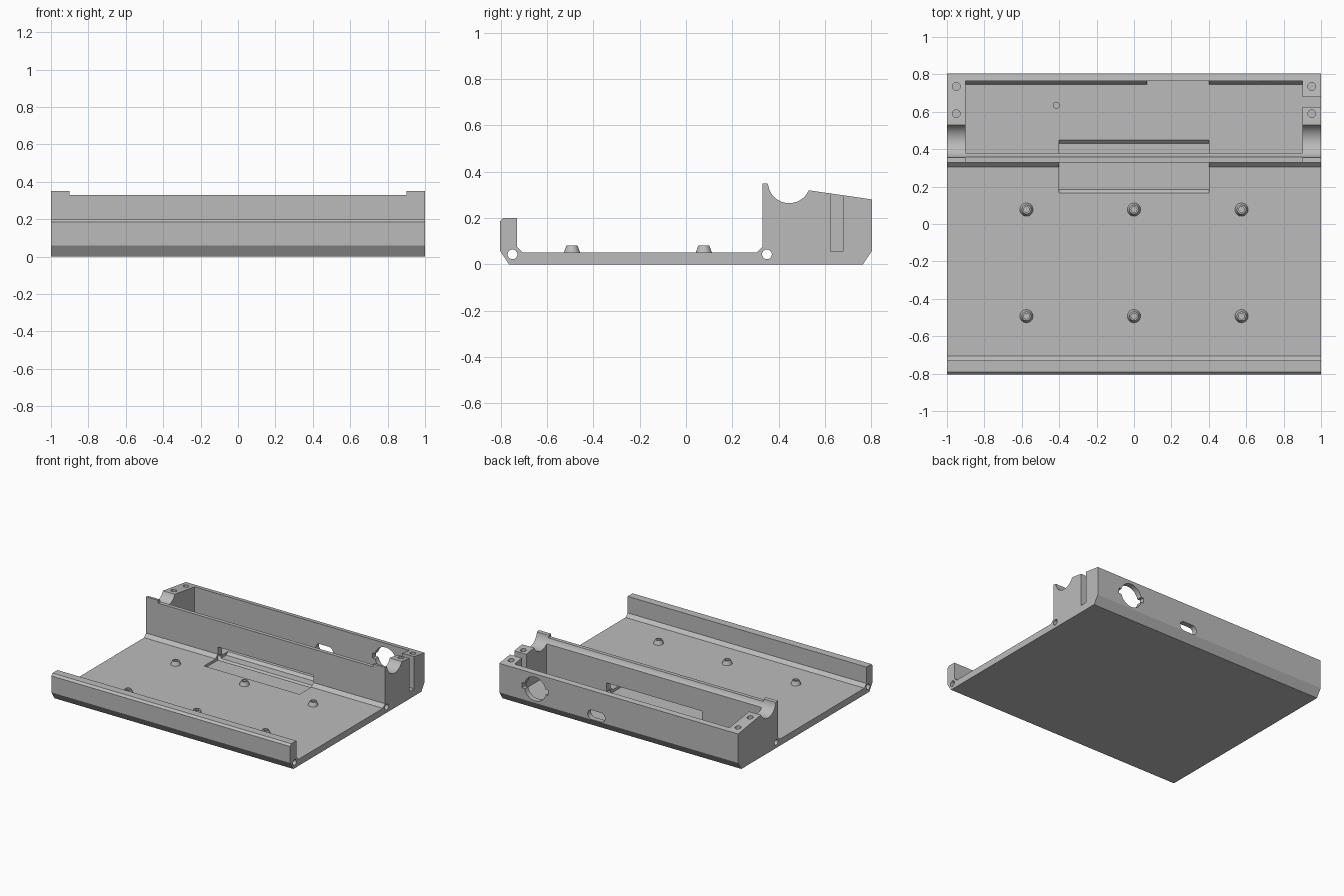
import bpy, bmesh, math
from mathutils import Matrix

if "Cube" in bpy.data.objects:
    bpy.data.objects.remove(bpy.data.objects["Cube"], do_unlink=True)

grey = bpy.data.materials.new("plain grey")
grey.use_nodes = True
grey.diffuse_color = (0.5, 0.5, 0.5, 1)
grey.node_tree.nodes["Principled BSDF"].inputs["Base Color"].default_value = (0.5, 0.5, 0.5, 1)


def finish(bm, name):
    bmesh.ops.recalc_face_normals(bm, faces=bm.faces)
    mesh = bpy.data.meshes.new(name)
    bm.to_mesh(mesh)
    bm.free()
    mesh.materials.append(grey)
    obj = bpy.data.objects.new(name, mesh)
    bpy.context.collection.objects.link(obj)
    return obj


def extrude_x(name, profile, x0, x1):
    """Extrude a (y, z) profile along x."""
    bm = bmesh.new()
    face = bm.faces.new([bm.verts.new((x0, y, z)) for y, z in profile])
    new = bmesh.ops.extrude_face_region(bm, geom=[face])["geom"]
    moved = [v for v in new if isinstance(v, bmesh.types.BMVert)]
    bmesh.ops.translate(bm, verts=moved, vec=(x1 - x0, 0, 0))
    return finish(bm, name)


def box(name, x0, x1, y0, y1, z0, z1):
    return extrude_x(name, [(y0, z0), (y1, z0), (y1, z1), (y0, z1)], x0, x1)


def cylinder(name, centre, r, depth, axis="z", r_top=None, sides=32):
    turn = {"x": Matrix.Rotation(math.pi / 2, 4, "Y"),
            "y": Matrix.Rotation(math.pi / 2, 4, "X"), "z": Matrix()}[axis]
    bm = bmesh.new()
    bmesh.ops.create_cone(bm, cap_ends=True, segments=sides, radius1=r,
                          radius2=r if r_top is None else r_top, depth=depth,
                          matrix=Matrix.Translation(centre) @ turn)
    return finish(bm, name)


def cut(target, *cutters):
    """Subtract each cutter from the target and discard it."""
    bpy.context.view_layer.objects.active = target
    for cutter in cutters:
        mod = target.modifiers.new("cut", "BOOLEAN")
        mod.operation, mod.solver, mod.object = "DIFFERENCE", "EXACT", cutter
        bpy.ops.object.modifier_apply(modifier=mod.name)
        bpy.data.objects.remove(cutter, do_unlink=True)


def smooth(obj):
    bpy.ops.object.select_all(action="DESELECT")
    obj.select_set(True)
    bpy.context.view_layer.objects.active = obj
    bpy.ops.object.shade_smooth_by_angle(angle=math.radians(25))


# Tray cross-section, with a round saddle in the top of the rear block
saddle = [(0.446 + 0.092 * math.cos(a), 0.356 + 0.092 * math.sin(a))
          for a in [math.radians(-24 - i * 150 / 20) for i in range(21)]]
profile = [(-0.765, 0), (0.765, 0), (0.805, 0.06), (0.805, 0.28), (0.535, 0.319)]
profile += saddle
profile += [(0.352, 0.348), (0.33, 0.35), (0.33, 0.075), (0.305, 0.05), (-0.705, 0.05),
            (-0.73, 0.075), (-0.73, 0.2), (-0.79, 0.2), (-0.805, 0.185), (-0.805, 0.06)]
tray = extrude_x("tray_body", profile, -1, 1)

# Rear trough, lowered front wall and relief in front of the rear port
trough = [(0.38, 0.05), (0.745, 0.05), (0.765, 0.08), (0.765, 0.5), (0.38, 0.5)]
cut(tray,
    extrude_x("trough_cutter", trough, -0.9, 0.9),
    box("wall_top_cutter", -0.9, 0.9, 0.3, 0.39, 0.328, 0.5),
    box("port_relief_cutter", 0.07, 0.4, 0.7, 0.765, 0.05, 0.12))

# Sunken ramp passing through the front wall of the trough
ramp = [(0.155, 0.06), (0.185, 0.03), (0.43, 0.03), (0.46, 0.06), (0.46, 0.13), (0.155, 0.13)]
cut(tray, extrude_x("ramp_cutter", ramp, -0.4, 0.4))

# Lengthwise rod holes and the end slot
for y in (-0.75, 0.35):
    cut(tray, cylinder("rod_cutter", (0, y, 0.043), 0.021, 2.2, "x"))
cut(tray, box("end_slot_cutter", 0.88, 1.05, 0.625, 0.678, 0.055, 0.5))

# Round hole with side notches and rounded port in the back wall
cut(tray,
    cylinder("round_cutter", (0.7, 0.8, 0.165), 0.09, 0.15, "y"),
    box("notch_cutter", 0.59, 0.81, 0.72, 0.85, 0.145, 0.185))
port = [cylinder("port_cutter", (x, 0.8, 0.098), 0.035, 0.2, "y") for x in (0.15, 0.225)]
cut(tray, *port, box("port_mid_cutter", 0.15, 0.225, 0.7, 0.9, 0.063, 0.133))

# Screw holes in the end blocks and a pilot hole in the trough floor
for x in (-0.95, 0.95):
    for y in (0.59, 0.735):
        cut(tray, cylinder("screw_cutter", (x, y, 0.25), 0.021, 0.2))
cut(tray, cylinder("pilot_cutter", (-0.415, 0.635, 0.05), 0.016, 0.03))
smooth(tray)

# Tapered standoffs with screw holes
for row, y in (("front", -0.493), ("rear", 0.077)):
    for side, x in (("right", -0.575), ("middle", 0), ("left", 0.575)):
        boss = cylinder(f"standoff_{row}_{side}", (x, y, 0.064), 0.036, 0.032, r_top=0.024)
        cut(boss, cylinder("boss_cutter", (x, y, 0.075), 0.015, 0.04))
        smooth(boss)
